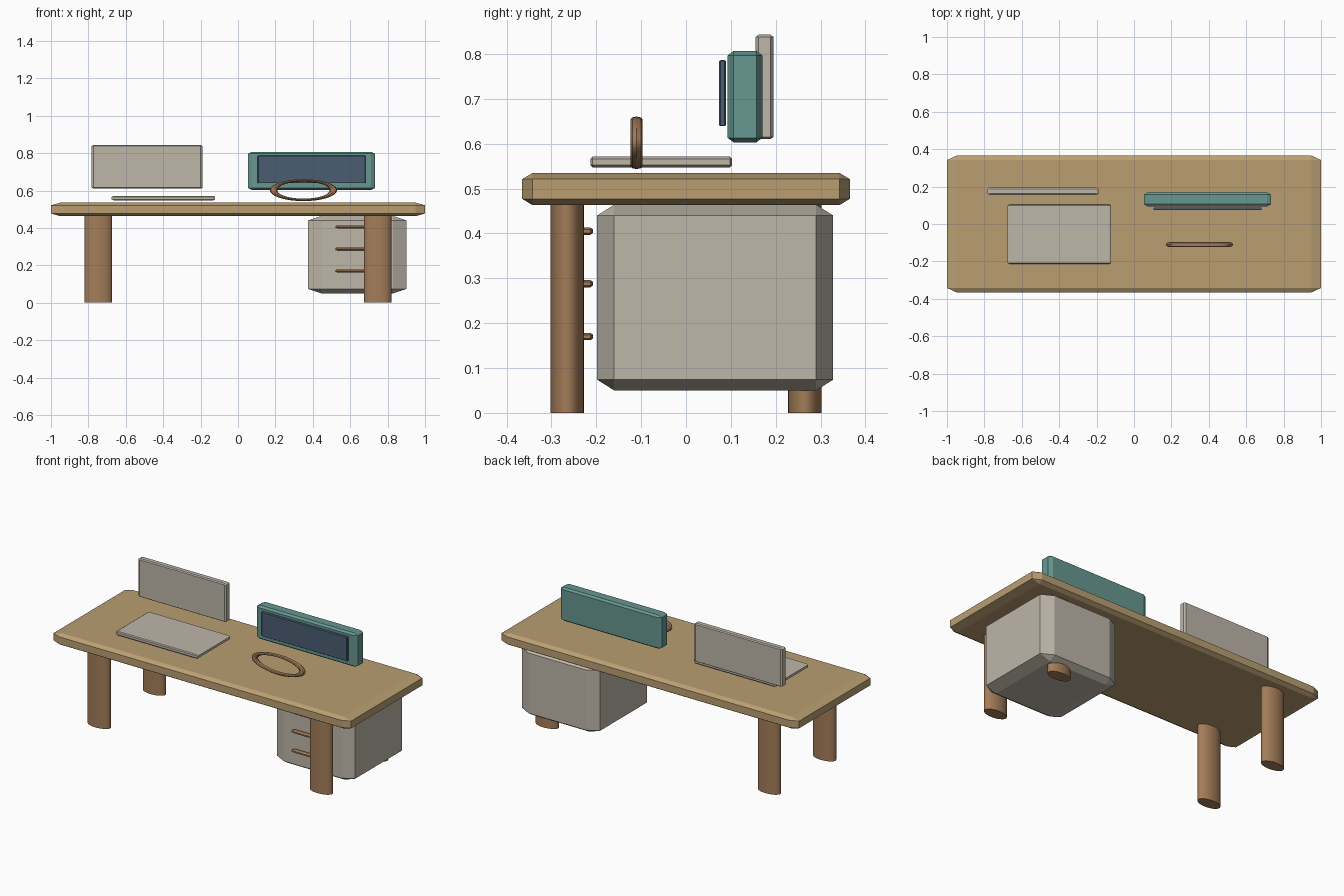
import bpy, bmesh
from math import radians
from mathutils import Vector, Matrix

if "Cube" in bpy.data.objects:
    bpy.data.objects.remove(bpy.data.objects["Cube"])


def material(name, rgb):
    m = bpy.data.materials.new(name)
    m.use_nodes = True
    m.diffuse_color = (*rgb, 1)
    m.node_tree.nodes["Principled BSDF"].inputs["Base Color"].default_value = (*rgb, 1)
    return m


OAK = material("light oak", (0.49, 0.345, 0.17))
BROWN = material("brown wood", (0.37, 0.205, 0.1))
GREY = material("warm grey", (0.51, 0.465, 0.395))
TEAL = material("teal", (0.135, 0.31, 0.28))
NAVY = material("dark blue", (0.068, 0.11, 0.168))


def chamfer_box(name, low, high, bevel, mat):
    """Box whose edges are cut back by a different amount along each axis."""
    low, high = Vector(low), Vector(high)
    centre, half = (low + high) / 2, (high - low) / 2
    bm = bmesh.new()
    for axis in range(3):
        for sx in (-1, 1):
            for sy in (-1, 1):
                for sz in (-1, 1):
                    sign = (sx, sy, sz)
                    bm.verts.new([sign[i] * (half[i] - (0 if i == axis else bevel[i]))
                                  for i in range(3)])
    bmesh.ops.convex_hull(bm, input=bm.verts)
    bmesh.ops.dissolve_limit(bm, angle_limit=radians(1), verts=bm.verts, edges=bm.edges)
    bmesh.ops.recalc_face_normals(bm, faces=bm.faces)
    mesh = bpy.data.meshes.new(name)
    bm.to_mesh(mesh)
    bm.free()
    mesh.materials.append(mat)
    ob = bpy.data.objects.new(name, mesh)
    ob.location = centre
    bpy.context.collection.objects.link(ob)
    return ob


def finish(name, scale, mat):
    """Apply the stretch, colour and shading to the newly added primitive."""
    ob = bpy.context.object
    ob.name = name
    ob.data.transform(Matrix.Diagonal((*scale, 1)))
    ob.data.materials.append(mat)
    bpy.ops.object.shade_smooth_by_angle(angle=radians(30))
    return ob


# Desk top
chamfer_box("desk_top", (-1, -0.365, 0.463), (1, 0.365, 0.535), (0.05, 0.023, 0.014), OAK)

# Four oval legs
LEG_HEIGHT = 0.465
for side, sx in (("left", 1), ("right", -1)):
    for end, sy in (("front", -1), ("back", 1)):
        bpy.ops.mesh.primitive_cylinder_add(
            vertices=32, radius=1, depth=1,
            location=(sx * 0.747, sy * 0.265, LEG_HEIGHT / 2))
        finish(f"{end}_{side}_leg", (0.0735, 0.0375, LEG_HEIGHT), BROWN)

# Drawer cabinet and its handles
chamfer_box("drawer_cabinet", (0.375, -0.198, 0.05), (0.9, 0.328, 0.464),
            (0.07, 0.038, 0.024), GREY)
for i, z in enumerate((0.17, 0.288, 0.405)):
    chamfer_box(f"drawer_handle_{i + 1}", (0.52, -0.235, z - 0.008), (0.755, -0.207, z + 0.008),
                (0.012, 0.006, 0.004), BROWN)

# Desk pad and upright board behind it
chamfer_box("desk_pad", (-0.675, -0.213, 0.547), (-0.122, 0.103, 0.571),
            (0.01, 0.005, 0.005), GREY)
chamfer_box("upright_board", (-0.782, 0.155, 0.61), (-0.19, 0.195, 0.843),
            (0.01, 0.007, 0.005), GREY)

# Monitor and screen
chamfer_box("monitor_body", (0.053, 0.093, 0.603), (0.732, 0.17, 0.807),
            (0.022, 0.013, 0.01), TEAL)
chamfer_box("monitor_screen", (0.105, 0.074, 0.639), (0.682, 0.089, 0.786),
            (0.004, 0.003, 0.002), NAVY)

# Upright oval ring
bpy.ops.mesh.primitive_torus_add(major_radius=0.16, minor_radius=0.02,
                                 major_segments=32, minor_segments=8,
                                 location=(0.35, -0.11, 0.602))
ring = bpy.context.object
ring.data.transform(Matrix.Rotation(radians(90), 4, "X"))
finish("oval_ring", (1, 0.68, 0.325), BROWN)
